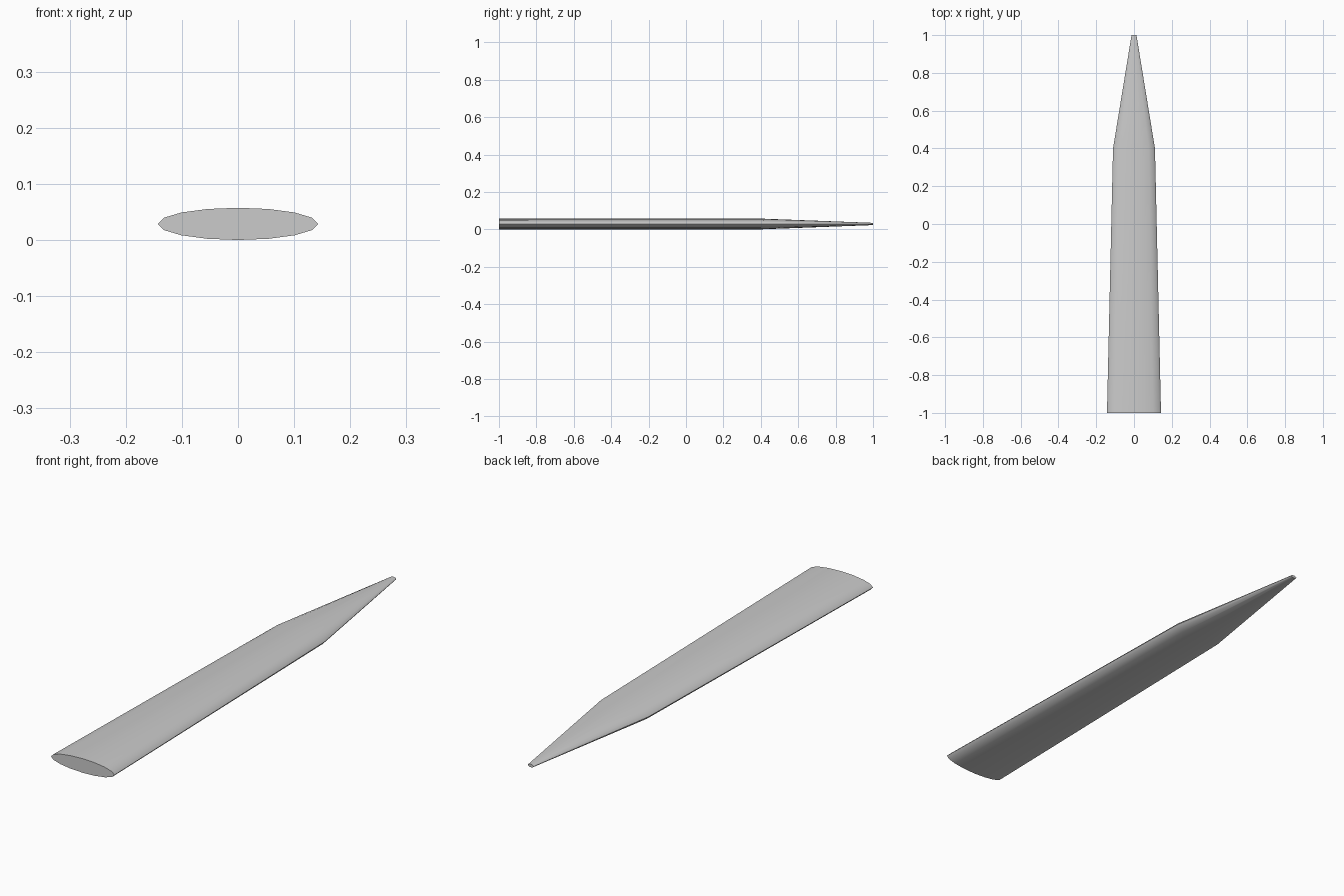
import bpy, bmesh
from math import cos, sin, tau, radians

cube = bpy.data.objects.get("Cube")
if cube:
    bpy.data.objects.remove(cube, do_unlink=True)

# Plain grey material
grey = bpy.data.materials.new("plain grey")
grey.use_nodes = True
colour = (0.6, 0.6, 0.6, 1)
grey.diffuse_color = colour
grey.node_tree.nodes["Principled BSDF"].inputs["Base Color"].default_value = colour

# Elliptical sections along the blade: y, half width, half thickness
SIDES = 16
MID_Z = 0.0287
sections = [(-1, 0.143, MID_Z), (0.4, 0.111, MID_Z), (1, 0.013, 0.006)]

bm = bmesh.new()
rings = []
for y, rx, rz in sections:
    angles = [tau * i / SIDES for i in range(SIDES)]
    rings.append([bm.verts.new((rx * cos(a), y, MID_Z + rz * sin(a))) for a in angles])

# Skin between sections, then flat end caps
for low, high in zip(rings, rings[1:]):
    for i in range(SIDES):
        j = (i + 1) % SIDES
        bm.faces.new((low[i], low[j], high[j], high[i]))
bm.faces.new(rings[0])
bm.faces.new(rings[-1])
bmesh.ops.recalc_face_normals(bm, faces=bm.faces)

mesh = bpy.data.meshes.new("blade")
bm.to_mesh(mesh)
bm.free()
mesh.materials.append(grey)
blade = bpy.data.objects.new("blade", mesh)
bpy.context.collection.objects.link(blade)

# Smooth skin with crisp cap edges
bpy.ops.object.select_all(action="DESELECT")
blade.select_set(True)
bpy.context.view_layer.objects.active = blade
bpy.ops.object.shade_smooth_by_angle(angle=radians(50))
